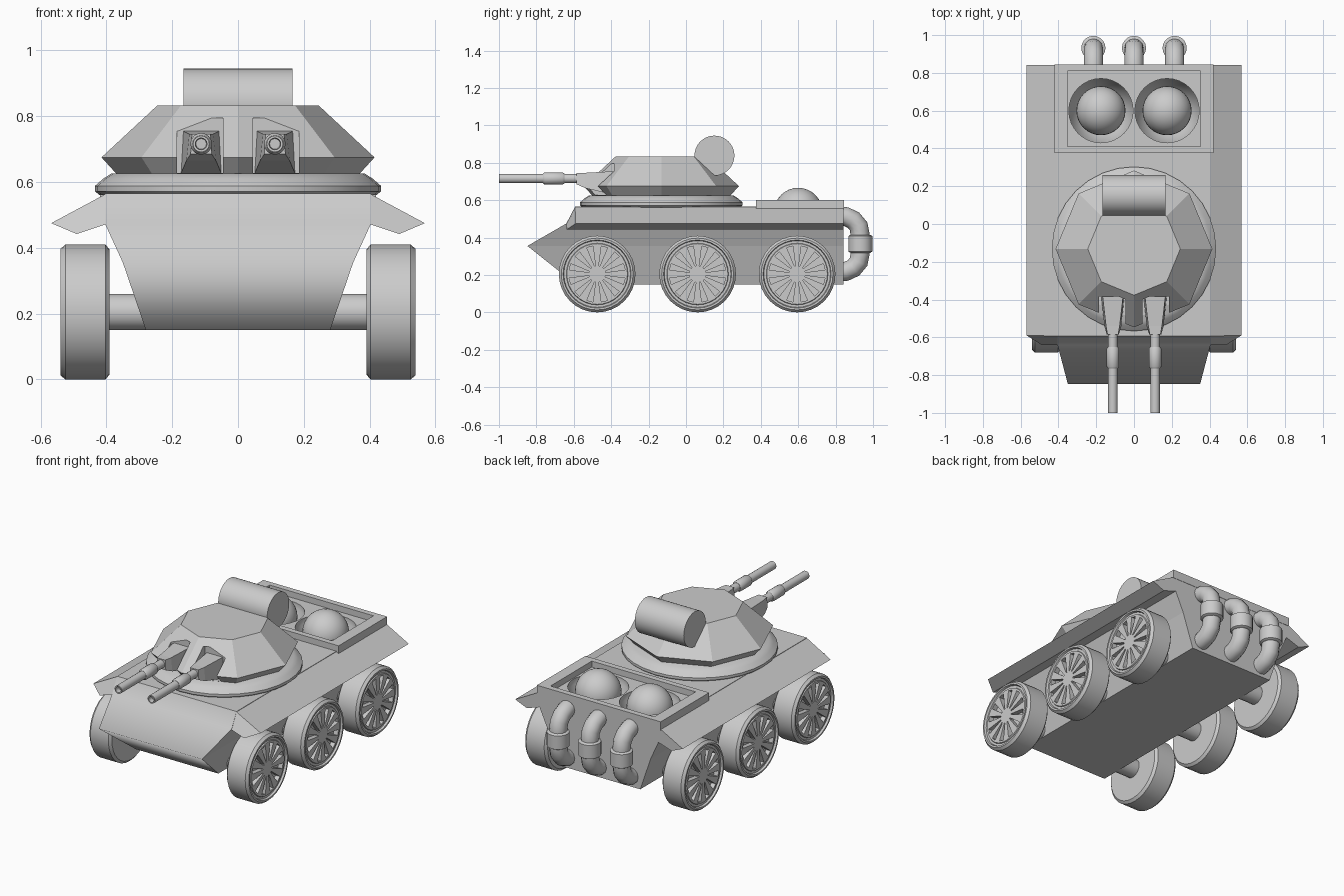
import bpy, bmesh, math
from mathutils import Matrix, Vector

if "Cube" in bpy.data.objects:
    bpy.data.objects.remove(bpy.data.objects["Cube"])


def make(name, verts, faces, smooth=None):
    me = bpy.data.meshes.new(name)
    me.from_pydata(verts, [], faces)
    bm = bmesh.new()
    bm.from_mesh(me)
    bmesh.ops.recalc_face_normals(bm, faces=bm.faces)
    bm.to_mesh(me)
    bm.free()
    ob = bpy.data.objects.new(name, me)
    bpy.context.collection.objects.link(ob)
    if smooth:
        shade(ob, smooth)
    return ob


def shade(ob, deg):
    bpy.ops.object.select_all(action='DESELECT')
    ob.select_set(True)
    bpy.context.view_layer.objects.active = ob
    bpy.ops.object.shade_smooth_by_angle(angle=math.radians(deg))


def box(name, x0, x1, y0, y1, z0, z1):
    return loft(name, [[(x, y0, z) for x, z in ((x0, z0), (x1, z0), (x1, z1), (x0, z1))],
                       [(x, y1, z) for x, z in ((x0, z0), (x1, z0), (x1, z1), (x0, z1))]])


def loft(name, rings, smooth=None):
    n = len(rings[0])
    verts = [v for r in rings for v in r]
    faces = [list(range(n)), list(range(len(verts) - n, len(verts)))]
    for k in range(len(rings) - 1):
        for i in range(n):
            j = (i + 1) % n
            faces.append((k * n + i, k * n + j, (k + 1) * n + j, (k + 1) * n + i))
    return make(name, verts, faces, smooth)


def lathe(name, profile, segs, loc, axis='Z', smooth=35):
    """Capped solid of revolution; profile is (radius, distance along axis)."""
    rings = []
    for r, h in profile:
        ring = []
        for i in range(segs):
            a = 2 * math.pi * i / segs
            c, s = r * math.cos(a), r * math.sin(a)
            p = {'Z': (c, s, h), 'X': (h, c, s), 'Y': (c, h, s)}[axis]
            ring.append(tuple(Vector(p) + Vector(loc)))
        rings.append(ring)
    return loft(name, rings, smooth)


def cut(ob, cutters):
    """Subtract the cutters, bake the result, remove the cutters."""
    for c in cutters:
        m = ob.modifiers.new("cut", 'BOOLEAN')
        m.object, m.operation, m.solver = c, 'DIFFERENCE', 'EXACT'
    dg = bpy.context.evaluated_depsgraph_get()
    me = bpy.data.meshes.new_from_object(ob.evaluated_get(dg))
    ob.modifiers.clear()
    ob.data = me
    for c in cutters:
        bpy.data.objects.remove(c)


# Hull: cross-section with its own front y per level, smooth rounded-looking nose
section = [(.28, .15, -.59), (.35, .355, -.848), (.405, .475, -.64), (.405, .565, -.593)]
loop = section + [(-x, z, y) for x, z, y in reversed(section)]
n = len(loop)
verts = [(x, y, z) for x, z, y in loop] + [(x, .843, z) for x, z, y in loop]
front = [(i, i + 1, n - 2 - i, n - 1 - i) for i in range(3)]
sides = [(i, (i + 1) % n, n + (i + 1) % n, n + i) for i in range(n)]
hull = make("hull", verts, front + sides + [tuple(range(n, 2 * n))])
bm = bmesh.new()
bm.from_mesh(hull.data)
bm.faces.ensure_lookup_table()
nose = set(bm.faces[:3])
for f in nose:
    f.smooth = True
for e in bm.edges:
    e.smooth = all(f in nose for f in e.link_faces)
bm.to_mesh(hull.data)
bm.free()
cut(hull, [lathe("pit", [(.13, .47), (.17, .53), (.17, .62)], 32, (s * .175, .6, 0))
           for s in (-1, 1)])

# Side fenders
for s, side in ((1, "right"), (-1, "left")):
    pts = [(.40, .565, -.593), (.568, .475, -.59), (.49, .442, -.64), (.40, .472, -.64)]
    loft(side + "_fender", [[(s * x, y, z) for x, z, y in pts],
                            [(s * x, .843, z) for x, z, y in pts]])

# Engine bay frame and domes
frame = box("engine_frame", -.42, .42, .375, .845, .55, .602)
cut(frame, [box("frame_hole", -.352, .352, .41, .81, .5, .7)])
for s in (-1, 1):
    bm = bmesh.new()
    bmesh.ops.create_uvsphere(bm, u_segments=32, v_segments=16, radius=.13,
                              matrix=Matrix.Translation((s * .175, .6, .536)))
    me = bpy.data.meshes.new("engine_dome")
    bm.to_mesh(me)
    bm.free()
    dome = bpy.data.objects.new("engine_dome", me)
    bpy.context.collection.objects.link(dome)
    shade(dome, 40)

# Turret ring and eight-sided turret with two gun slots
TY = -.132
lathe("turret_ring", [(.42, .56), (.435, .572), (.435, .588), (.41, .61), (.385, .626)],
      32, (0, TY, 0))
turret = lathe("turret", [(.365, .62), (.415, .675), (.245, .833)], 8, (0, TY, 0), smooth=None)
cut(turret, [box("slot", s * .115 - .07, s * .115 + .07, -.7, -.385, .627, .795)
             for s in (-1, 1)])

# Gun mounts, barrels and sleeves
for s, side in ((1, "right"), (-1, "left")):
    x = s * .112
    rings = []
    for y, wt, wb, z0, z1 in ((-.585, .028, .032, .685, .746), (-.54, .036, .045, .665, .746),
                              (-.375, .055, .062, .625, .755)):
        rings.append([(x - wb, y, z0), (x + wb, y, z0), (x + wt, y, z1), (x - wt, y, z1)])
    loft(side + "_gun_mount", rings)
    lathe(side + "_gun_barrel", [(.016, -.97), (.018, -1), (.025, -1), (.025, -.56)],
          16, (x, 0, .716), 'Y')
    lathe(side + "_gun_sleeve", [(.026, -.765), (.033, -.755), (.033, -.66), (.026, -.65)],
          16, (x, 0, .716), 'Y')

# Drum on the turret rear
lathe("turret_drum", [(.107, -.166), (.107, .166)], 32, (0, .152, .838), 'X')

# Exhaust pipes with sleeves
path = [(.82, .515), (.855, .512), (.895, .493), (.923, .46), (.93, .42),
        (.93, .31), (.923, .27), (.895, .237), (.855, .219), (.82, .215)]
for x in (-.215, 0, .215):
    cu = bpy.data.curves.new("exhaust_pipe", 'CURVE')
    cu.dimensions = '3D'
    cu.bevel_depth, cu.bevel_resolution, cu.use_fill_caps = .051, 4, True
    sp = cu.splines.new('POLY')
    sp.points.add(len(path) - 1)
    for p, (y, z) in zip(sp.points, path):
        p.co = (x, y, z, 1)
    sp.use_smooth = True
    bpy.context.collection.objects.link(bpy.data.objects.new("exhaust_pipe", cu))
    lathe("exhaust_sleeve", [(.052, .318), (.064, .325), (.064, .408), (.052, .415)],
          20, (x, .932, 0))

# Wheel: tyre, sunk rim and twelve wedge slots
wheel = lathe("wheel", [(.19, .39), (.205, .403), (.205, .525), (.192, .54), (.182, .54),
                        (.178, .528), (.165, .528), (.162, .534)], 32, (0, 0, 0), 'X')
slots = []
for k in range(12):
    a = 2 * math.pi * (k + .5) / 12
    pts = []
    for r, w in ((.045, .003), (.15, .017), (.15, -.017), (.045, -.003)):
        pts.append((r * math.cos(a) - w * math.sin(a), r * math.sin(a) + w * math.cos(a)))
    slots.append(loft("slot", [[(.505, u, v) for u, v in pts], [(.56, u, v) for u, v in pts]]))
cut(wheel, slots)
mirror = wheel.data.copy()
mirror.transform(Matrix.Scale(-1, 4, (1, 0, 0)))
mirror.flip_normals()
for y in (-.475, .062, .594):
    for side, me in (("right", wheel.data), ("left", mirror)):
        ob = bpy.data.objects.new(side + "_wheel", me)
        ob.location = (0, y, .205)
        bpy.context.collection.objects.link(ob)
    lathe("axle", [(.055, -.4), (.055, .4)], 20, (0, y, .205), 'X')
bpy.data.objects.remove(wheel)
